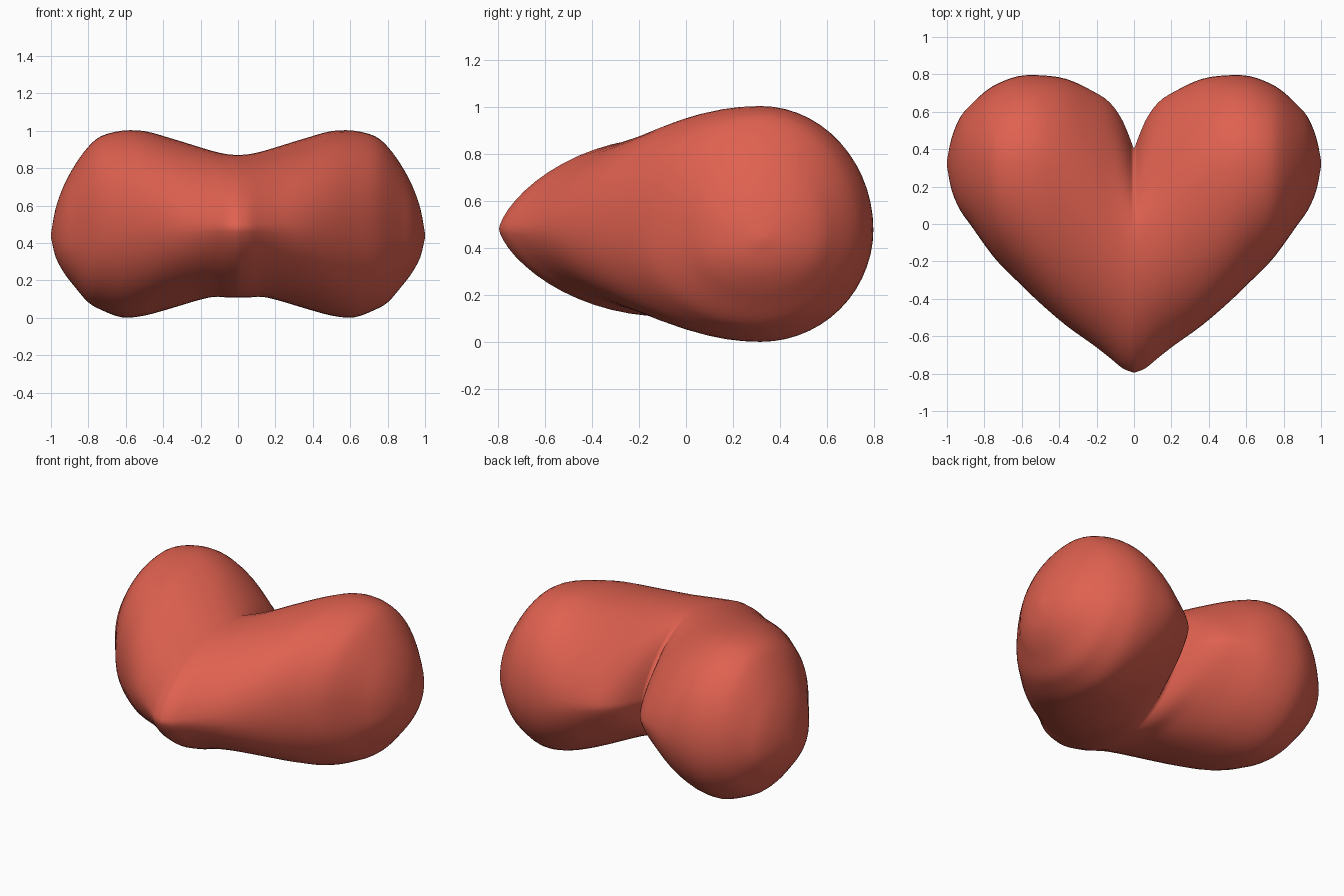
import bpy, bmesh, math

if "Cube" in bpy.data.objects:
    bpy.data.objects.remove(bpy.data.objects["Cube"])

# Lengthwise slices of one half: x, front y, back y, crown y, top z, bottom z, taper
ROWS = [
    (0.00, -0.795, 0.40, -0.08, 0.87, 0.108, 1.38),
    (0.06, -0.772, 0.55, -0.05, 0.875, 0.109, 1.36),
    (0.13, -0.715, 0.65, 0.00, 0.89, 0.112, 1.30),
    (0.22, -0.645, 0.71, 0.10, 0.917, 0.092, 1.20),
    (0.36, -0.545, 0.775, 0.23, 0.96, 0.05, 1.08),
    (0.50, -0.425, 0.795, 0.30, 0.998, 0.012, 1.0),
    (0.62, -0.31, 0.79, 0.32, 1.00, 0.002, 0.97),
    (0.73, -0.20, 0.75, 0.32, 0.972, 0.042, 0.91),
    (0.80, -0.11, 0.705, 0.32, 0.915, 0.082, 0.87),
    (0.87, -0.01, 0.64, 0.32, 0.82, 0.162, 0.85),
    (0.93, 0.075, 0.57, 0.32, 0.71, 0.24, 0.85),
    (0.975, 0.18, 0.46, 0.32, 0.585, 0.325, 0.9),
    (1.00, 0.31, 0.34, 0.325, 0.45, 0.43, 1.0),
]
SIDES, STEPS = 56, 3


def spline(a, b, c, d, t):
    """Catmull-Rom blend of four rows."""
    return [0.5 * (2 * q + (r - p) * t + (2 * p - 5 * q + 4 * r - s) * t * t
                   + (3 * q - p - 3 * r + s) * t ** 3)
            for p, q, r, s in zip(a, b, c, d)]


def smooth_rows(rows):
    n, out = len(rows), []
    for i in range(n - 1):
        quad = [rows[min(max(i + k, 0), n - 1)] for k in (-1, 0, 1, 2)]
        out += [spline(*quad, s / STEPS) for s in range(STEPS)]
    return out + [list(rows[-1])]


def slice_ring(bm, row, side):
    x, y0, y1, yc, top, bottom, taper = row
    mid = 0.48 - 0.04 * x ** 4
    back_taper = 1 + max(0, taper - 1) * 1.3
    ring = []
    for i in range(SIDES):
        a = 2 * math.pi * i / SIDES
        c, s = math.cos(a), math.sin(a)
        y = yc + c * ((y1 - yc) if c > 0 else (yc - y0))
        power = taper if c < 0 else back_taper
        height = top - mid if s > 0 else bottom - mid
        ring.append(bm.verts.new((side * x, y, mid + height * abs(s) ** power)))
    return ring


# Puffy heart: both halves lofted as one skin
half = smooth_rows(ROWS)
bm = bmesh.new()
rings = [slice_ring(bm, r, -1) for r in reversed(half[1:])]
rings += [slice_ring(bm, r, 1) for r in half]
for a, b in zip(rings, rings[1:]):
    for i in range(SIDES):
        j = (i + 1) % SIDES
        bm.faces.new((a[i], a[j], b[j], b[i]))
bm.faces.new(rings[0])
bm.faces.new(rings[-1])
bmesh.ops.recalc_face_normals(bm, faces=bm.faces)
for f in bm.faces:
    f.smooth = True
mesh = bpy.data.meshes.new("heart")
bm.to_mesh(mesh)
bm.free()
heart = bpy.data.objects.new("heart", mesh)
bpy.context.collection.objects.link(heart)

red = bpy.data.materials.new("coral red")
red.diffuse_color = (0.74, 0.12, 0.08, 1)
red.use_nodes = True
red.node_tree.nodes["Principled BSDF"].inputs["Base Color"].default_value = red.diffuse_color
mesh.materials.append(red)
